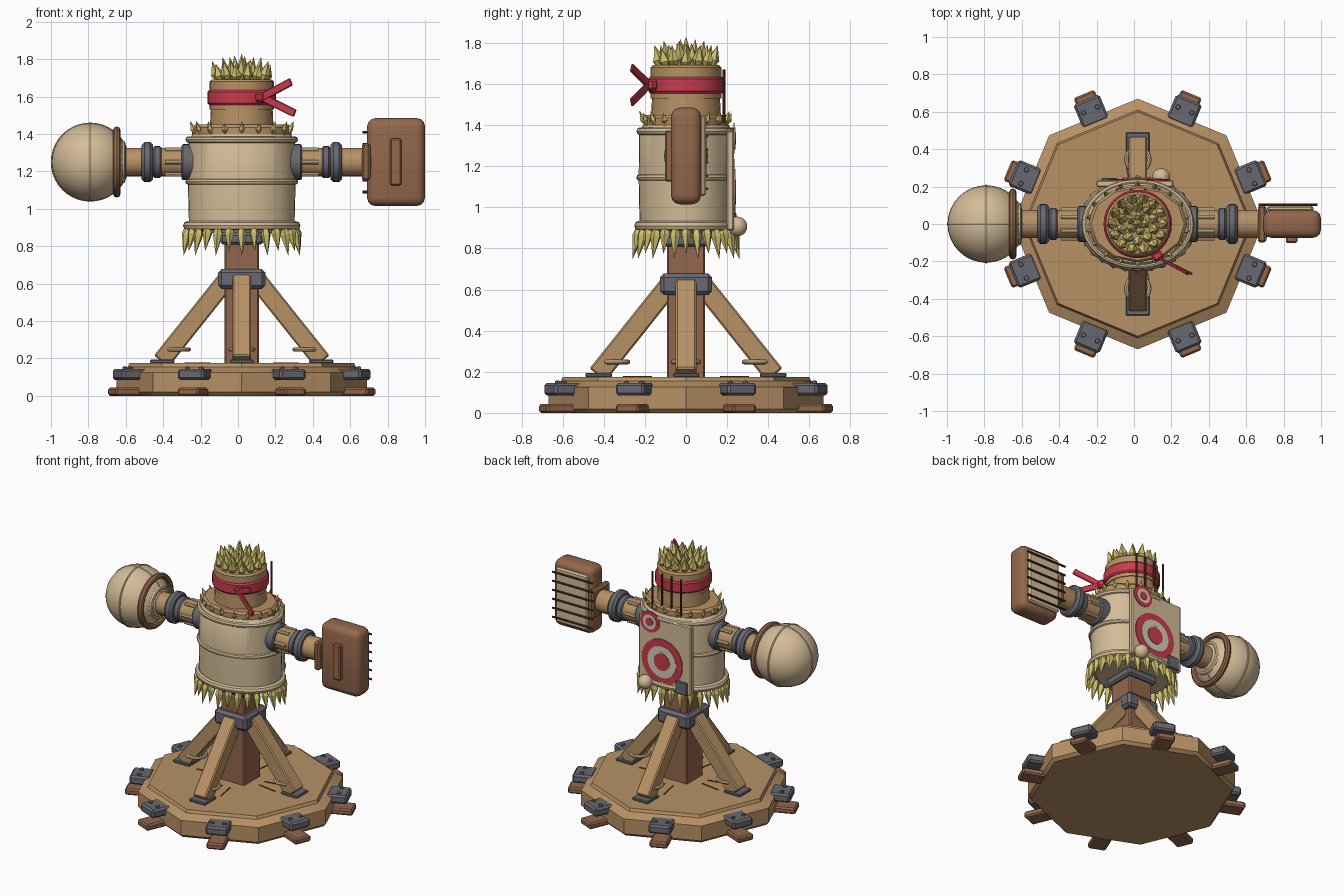
import bpy, bmesh
from math import sin, cos, pi, radians
from mathutils import Vector, Matrix

if "Cube" in bpy.data.objects:
    bpy.data.objects.remove(bpy.data.objects["Cube"])

CX = 0.02  # axis of the post
ARM_Z = 1.25


def material(name, *rgb):
    color = [(c / 255) ** 2.2 for c in rgb] + [1]
    m = bpy.data.materials.new(name)
    m.use_nodes = True
    m.diffuse_color = color
    m.node_tree.nodes["Principled BSDF"].inputs["Base Color"].default_value = color
    return m


CREAM = material("cream canvas", 210, 187, 150)
TAN = material("tan wood", 182, 144, 101)
BROWN = material("brown wood", 146, 103, 77)
DARK = material("dark stick", 92, 52, 38)
GRAY = material("gray iron", 104, 104, 112)
STRAW = material("straw", 206, 190, 108)
RED = material("red cloth", 200, 62, 78)
PALE = material("pale paint", 214, 204, 182)


def finish(bm, name, mat, angle=35):
    bmesh.ops.recalc_face_normals(bm, faces=bm.faces)
    me = bpy.data.meshes.new(name)
    bm.to_mesh(me)
    bm.free()
    me.materials.append(mat)
    for p in me.polygons:
        p.use_smooth = True
    me.set_sharp_from_angle(angle=radians(angle))
    ob = bpy.data.objects.new(name, me)
    bpy.context.collection.objects.link(ob)
    return ob


def box(name, mat, loc, size, rot=None, bevel=0.01, segs=1):
    bm = bmesh.new()
    bmesh.ops.create_cube(bm, size=1, matrix=Matrix.Diagonal((*size, 1)))
    if bevel:
        bmesh.ops.bevel(bm, geom=bm.edges[:], offset=bevel, segments=segs,
                        affect='EDGES', profile=0.5)
    m = Matrix.Translation(loc) @ (rot or Matrix()).to_4x4()
    bmesh.ops.transform(bm, matrix=m, verts=bm.verts)
    return finish(bm, name, mat)


def along(direction):
    return Vector(direction).to_track_quat('Z', 'Y').to_matrix().to_4x4()


def add_lathe(bm, profile, sides, matrix, closed=False):
    """Turn (radius, height) points around local z."""
    rings = []
    for r, h in profile:
        n = 1 if r == 0 else sides
        rings.append([bm.verts.new(matrix @ Vector((r * cos(2 * pi * i / sides),
                      r * sin(2 * pi * i / sides), h))) for i in range(n)])
    pairs = list(zip(rings, rings[1:]))
    if closed:
        pairs.append((rings[-1], rings[0]))
    for a, b in pairs:
        for i in range(sides):
            j = (i + 1) % sides
            quad = [a[i % len(a)], a[j % len(a)], b[j % len(b)], b[i % len(b)]]
            bm.faces.new(list(dict.fromkeys(quad)))
    if not closed:
        for ring in (rings[0], rings[-1]):
            if len(ring) > 2:
                bm.faces.new(ring)


def lathe(name, mat, profile, loc, axis=(0, 0, 1), sides=32, scale=(1, 1, 1), closed=False):
    bm = bmesh.new()
    m = Matrix.Translation(loc) @ along(axis) @ Matrix.Diagonal((*scale, 1))
    add_lathe(bm, profile, sides, m, closed)
    return finish(bm, name, mat)


def ring(name, mat, major, minor, loc, axis=(0, 0, 1), scale=(1, 1, 1), sides=40):
    tube = [(major + minor * cos(k * pi / 4), minor * sin(k * pi / 4)) for k in range(8)]
    return lathe(name, mat, tube, loc, axis, sides, scale, closed=True)


def rod(name, mat, a, b, r, sides=8):
    a, b = Vector(a), Vector(b)
    return lathe(name, mat, [(r, 0), (r, (b - a).length)], a, b - a, sides)


def spikes(name, rows):
    """rows: count, x radius, y radius, z, outward, upward, length, width, turn"""
    bm = bmesh.new()
    for count, rx, ry, z, out, up, length, width, turn in rows:
        for i in range(count):
            a = 2 * pi * (i + turn) / count
            size = length * (1 if i % 2 else 0.85)
            m = Matrix.Translation((CX + rx * cos(a), ry * sin(a), z))
            m = m @ along((out * cos(a), out * sin(a), up))
            add_lathe(bm, [(width * 0.4, 0), (width, size * 0.35), (0, size)], 5, m)
    return finish(bm, name, STRAW, 20)


# Octagonal base with iron clamps and wooden feet
lathe("base", TAN, [(0.65, 0), (0.67, 0.02), (0.67, 0.125), (0.61, 0.155), (0.60, 0.175)],
      (CX, 0, 0), sides=8)
for i in range(8):
    a = pi / 8 + i * pi / 4
    turn = Matrix.Rotation(a, 4, 'Z')
    out = turn @ Vector((1, 0, 0))
    side = turn @ Vector((0, 1, 0))
    at = Vector((CX, 0, 0))
    box("clamp", GRAY, at + out * 0.65 + Vector((0, 0, 0.115)), (0.14, 0.15, 0.06), turn, 0.012)
    box("foot", BROWN, at + out * 0.675 + Vector((0, 0, 0.022)), (0.155, 0.12, 0.044), turn, 0.01)
    for s in (-0.04, 0.04):
        lathe("clamp_bolt", GRAY, [(0.014, 0), (0.012, 0.012), (0, 0.016)],
              at + out * 0.66 + side * s + Vector((0, 0, 0.143)), sides=8)
    # Seams between the base boards
    a += pi / 8 * (0.6 if i % 2 else -0.5)
    box("board_seam", DARK, (CX + 0.24 * cos(a), 0.24 * sin(a), 0.176), (0.14, 0.008, 0.006),
        Matrix.Rotation(a, 4, 'Z'), 0)

# Post and collars
box("post", BROWN, (CX, 0, 0.53), (0.185, 0.185, 0.74), bevel=0.008)
box("post_collar", GRAY, (CX, 0, 0.625), (0.252, 0.252, 0.105), bevel=0.018)
box("upper_collar", GRAY, (CX, 0, 0.84), (0.23, 0.23, 0.06), bevel=0.012)

# Four braces with foot plates and rope loops
for i in range(4):
    turn = Matrix.Rotation(i * pi / 2, 4, 'Z')
    out = turn @ Vector((1, 0, 0))
    low = out * 0.43 + Vector((CX, 0, 0.185))
    high = out * 0.075 + Vector((CX, 0, 0.63))
    lean = Matrix.Rotation(-Vector((0, 1)).angle(Vector((0.355, 0.445))), 4, 'Y')
    box("brace", TAN, (low + high) / 2, (0.10, 0.10, (high - low).length), turn @ lean, 0.008)
    box("brace_plate", GRAY, out * 0.425 + Vector((CX, 0, 0.184)), (0.13, 0.125, 0.02), turn, 0.005)
    ring("brace_rope", CREAM, 0.062, 0.012, out * 0.345 + Vector((CX, 0, 0.248)), sides=20)

# Stuffed body with hoops
OVAL = (1, 0.8, 1)
lathe("body", CREAM, [(0.25, 0.87), (0.282, 0.90), (0.288, 1.14), (0.285, 1.37), (0.26, 1.40)],
      (CX, 0, 0), sides=40, scale=OVAL)
for z, r, t in ((0.91, 0.29, 0.024), (1.145, 0.286, 0.016), (1.37, 0.283, 0.018)):
    ring("body_hoop", CREAM, r, t, (CX, 0, z), scale=OVAL)
lathe("shoulder_cap", TAN, [(0.265, 1.39), (0.265, 1.435), (0.25, 1.45)], (CX, 0, 0),
      sides=12, scale=(1, 0.78, 1))
spikes("straw_skirt", [(28, 0.285, 0.225, 0.92, 0.2, -1, 0.175, 0.026, 0)])
spikes("straw_collar", [(18, 0.255, 0.20, 1.405, 0.4, 1, 0.07, 0.016, 0.5)])

# Head, headband and straw hair
lathe("neck", TAN, [(0.17, 1.44), (0.165, 1.54)], (CX, 0, 0), sides=24)
lathe("head", TAN, [(0.172, 1.53), (0.172, 1.68), (0.16, 1.692)], (CX, 0, 0), sides=24)
lathe("headband", RED, [(0.175, 1.555), (0.183, 1.565), (0.183, 1.625), (0.175, 1.635)],
      (CX, 0, 0), sides=32)
spikes("straw_hair", [(14, 0.125, 0.125, 1.68, 0.3, 1, 0.115, 0.03, 0),
                      (10, 0.08, 0.08, 1.68, 0.22, 1, 0.135, 0.03, 0.5),
                      (5, 0.035, 0.035, 1.69, 0.1, 1, 0.13, 0.028, 0),
                      (1, 0, 0, 1.69, 0, 1, 0.165, 0.03, 0)])
box("headband_knot", RED, (0.125, -0.17, 1.597), (0.06, 0.05, 0.055),
    Matrix.Rotation(0.6, 4, 'Z'), 0.012)
for tip in ((0.285, -0.265, 1.68), (0.305, -0.265, 1.51)):
    a, b = Vector((0.13, -0.18, 1.597)), Vector(tip)
    box("headband_tail", RED, (a + b) / 2, (0.014, 0.042, (b - a).length), along(b - a), 0.004)

# Arms, mirrored on both sides
for s in (-1, 1):
    def arm_part(name, mat, x0, x1, r, soft=0.008):
        lathe(name, mat, [(r - soft, 0), (r, soft), (r, x1 - x0 - soft), (r - soft, x1 - x0)],
              (CX + s * x0, 0, ARM_Z), (s, 0, 0), 24)
    arm_part("shoulder_socket", GRAY, 0.2, 0.322, 0.096)
    arm_part("arm", TAN, 0.2, 0.69, 0.076, 0.002)
    arm_part("inner_cuff", GRAY, 0.43, 0.472, 0.086)
    arm_part("outer_cuff", GRAY, 0.475, 0.535, 0.107, 0.015)
    for k in range(6):
        y, z = 0.076 * cos(k * pi / 3), ARM_Z + 0.076 * sin(k * pi / 3)
        rod("arm_strip", CREAM, (CX + s * 0.31, y, z), (CX + s * 0.41, y, z), 0.012)

# Round mace on the right arm
BALL = (-0.79, 0, ARM_Z)
bm = bmesh.new()
bmesh.ops.create_uvsphere(bm, u_segments=32, v_segments=20, radius=0.207,
                          matrix=Matrix.Translation(BALL))
finish(bm, "mace_ball", CREAM)
ring("mace_seam_side", CREAM, 0.204, 0.008, BALL, (1, 0, 0))
ring("mace_seam_front", CREAM, 0.204, 0.007, BALL, (0, 1, 0))
ring("mace_rim", BROWN, 0.17, 0.02, (-0.648, 0, ARM_Z), (1, 0, 0))
lathe("mace_neck", CREAM, [(0.155, 0), (0.125, 0.03), (0.085, 0.045)], (-0.66, 0, ARM_Z), (1, 0, 0))
ring("mace_rope", CREAM, 0.10, 0.016, (-0.618, 0, ARM_Z), (1, 0, 0))

# Paddle on the left arm with slats on its back
box("paddle", BROWN, (0.845, 0, ARM_Z), (0.31, 0.148, 0.47), bevel=0.045, segs=3)
box("paddle_flange", BROWN, (0.685, 0, ARM_Z), (0.045, 0.2, 0.2), bevel=0.012)
box("paddle_handle", BROWN, (0.843, -0.08, ARM_Z), (0.06, 0.045, 0.25), bevel=0.008)
box("paddle_back", CREAM, (0.835, 0.082, ARM_Z), (0.25, 0.03, 0.39), bevel=0.01)
for k in range(6):
    z = ARM_Z - 0.16 + k * 0.064
    rod("paddle_rod", DARK, (0.665, 0.102, z), (0.98, 0.102, z), 0.007)

# Target board on the back
box("target_board", CREAM, (0.005, 0.215, 1.13), (0.41, 0.035, 0.485), bevel=0.006)
for x, z, size in ((0.023, 1.075, 0.16), (0.12, 1.335, 0.075)):
    for k, (part, mat) in enumerate(((1, RED), (0.7, PALE), (0.38, RED))):
        lathe("target_ring", mat, [(size * part, 0), (size * part, 0.007)],
              (x, 0.23 + k * 0.003, z), (0, 1, 0))
box("board_bracket", GRAY, (-0.13, 0.235, 0.93), (0.09, 0.02, 0.09), bevel=0.005)
bm = bmesh.new()
bmesh.ops.create_uvsphere(bm, u_segments=20, v_segments=12, radius=0.048,
                          matrix=Matrix.Translation((0.145, 0.25, 0.907)))
finish(bm, "board_ball", CREAM)
for k in range(4):
    x = 0.135 - k * 0.075
    rod("back_stick", DARK, (x, 0.185, 1.41), (x, 0.185, 1.67), 0.007)
